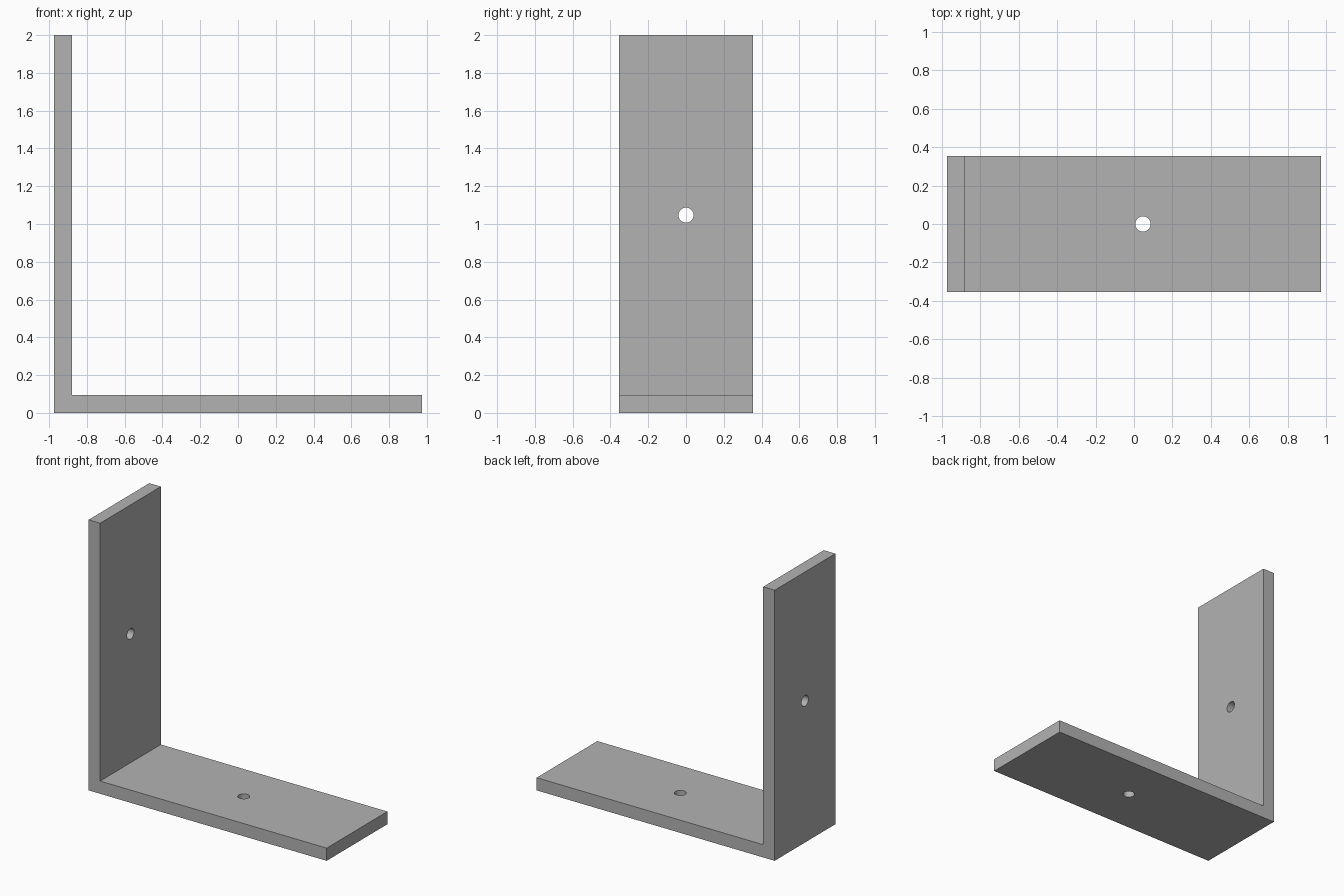
import bpy, bmesh, math
from mathutils import Vector

cube = bpy.data.objects.get("Cube")
if cube:
    bpy.data.objects.remove(cube, do_unlink=True)

HALF_LENGTH, HALF_WIDTH, HEIGHT = 0.973, 0.354, 2.0
THICKNESS, HOLE_RADIUS = 0.094, 0.04

# Plain grey metal
grey = bpy.data.materials.new("grey_metal")
grey.use_nodes = True
colour = (0.45, 0.45, 0.45, 1)
grey.diffuse_color = colour
grey.node_tree.nodes["Principled BSDF"].inputs["Base Color"].default_value = colour

# L-shaped profile extruded across the width
inner = -HALF_LENGTH + THICKNESS
profile = [(-HALF_LENGTH, 0), (HALF_LENGTH, 0), (HALF_LENGTH, THICKNESS),
           (inner, THICKNESS), (inner, HEIGHT), (-HALF_LENGTH, HEIGHT)]
bm = bmesh.new()
face = bm.faces.new([bm.verts.new((x, -HALF_WIDTH, z)) for x, z in profile])
result = bmesh.ops.extrude_face_region(bm, geom=[face])
verts = [v for v in result["geom"] if isinstance(v, bmesh.types.BMVert)]
bmesh.ops.translate(bm, vec=Vector((0, 2 * HALF_WIDTH, 0)), verts=verts)
bmesh.ops.recalc_face_normals(bm, faces=bm.faces)
mesh = bpy.data.meshes.new("angle_bracket")
bm.to_mesh(mesh)
bm.free()
mesh.materials.append(grey)
bracket = bpy.data.objects.new("angle_bracket", mesh)
bpy.context.collection.objects.link(bracket)


def drill(name, location, rotation):
    """Cut one round screw hole through the bracket."""
    bpy.ops.mesh.primitive_cylinder_add(vertices=32, radius=HOLE_RADIUS,
                                        depth=THICKNESS * 3,
                                        location=location, rotation=rotation)
    cutter = bpy.context.object
    cutter.name = name
    cutter.hide_render = True
    cutter.data.materials.append(grey)
    mod = bracket.modifiers.new(name, "BOOLEAN")
    mod.operation = "DIFFERENCE"
    mod.solver = "EXACT"
    mod.object = cutter
    bpy.ops.object.select_all(action="DESELECT")
    bracket.select_set(True)
    bpy.context.view_layer.objects.active = bracket
    bpy.ops.object.modifier_apply(modifier=name)
    bpy.data.objects.remove(cutter, do_unlink=True)


# A hole in the middle of each leg's inner face
drill("base_hole", ((inner + HALF_LENGTH) / 2, 0, THICKNESS / 2), (0, 0, 0))
drill("upright_hole", (inner - THICKNESS / 2, 0, (THICKNESS + HEIGHT) / 2),
      (0, math.pi / 2, 0))

# Smooth hole walls, crisp plate edges
bpy.ops.object.shade_smooth_by_angle(angle=math.radians(30))
